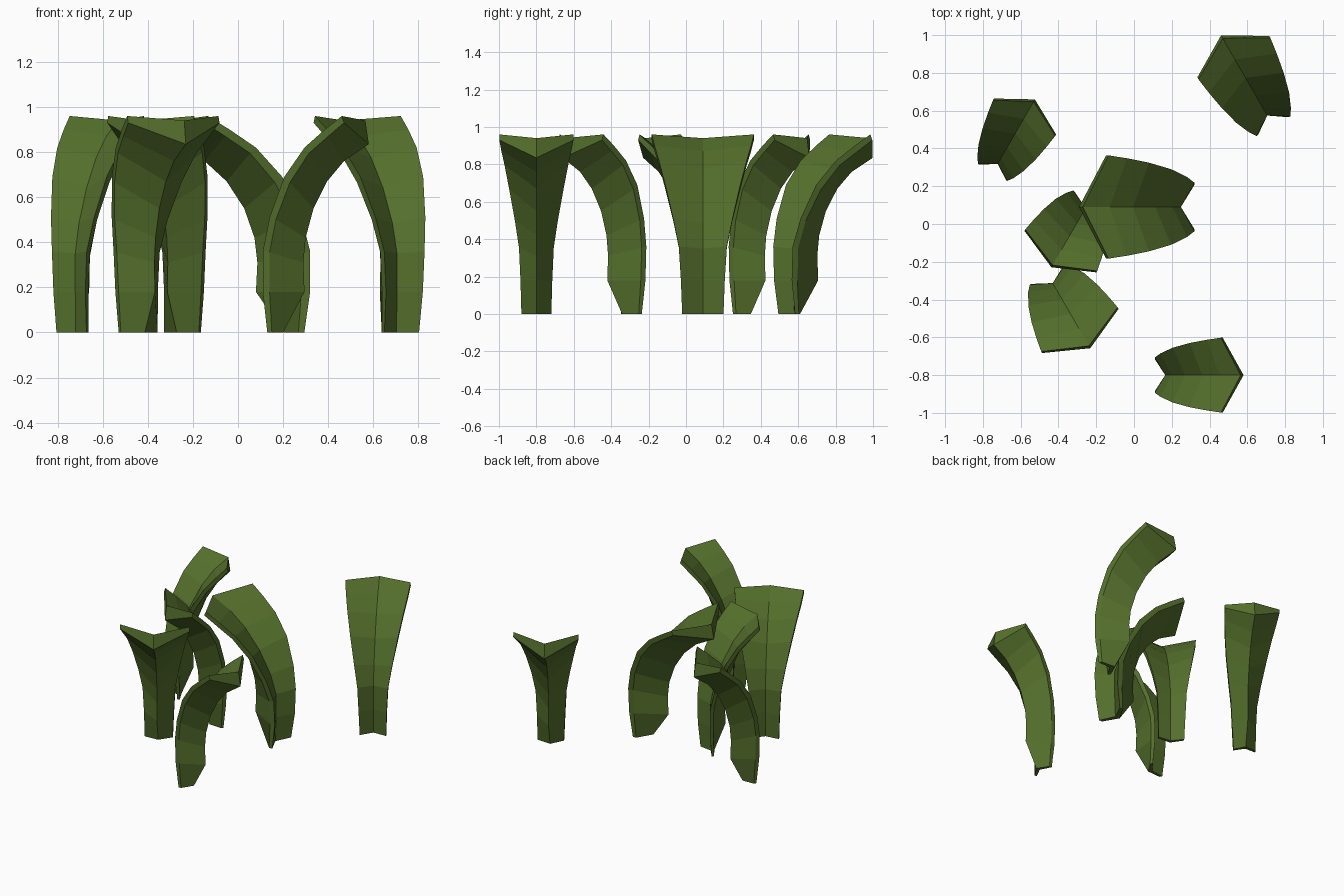
import bpy, math
from mathutils import Matrix, Vector

if "Cube" in bpy.data.objects:
    bpy.data.objects.remove(bpy.data.objects["Cube"])

green = bpy.data.materials.new("leaf_green")
green.diffuse_color = (0.09, 0.16, 0.025, 1)
green.use_nodes = True
green.node_tree.nodes["Principled BSDF"].inputs["Base Color"].default_value = green.diffuse_color

# Leaf stations from base to tip: half width, then (reach, height) of the
# outer edge, outer crease, inner edge and inner ridge
STATIONS = [
    (0.080, (0.020, 0.00), (0.060, 0.00), (0.040, 0.00), (0.090, 0.00)),
    (0.085, (0.000, 0.18), (0.055, 0.18), (0.030, 0.18), (0.185, 0.18)),
    (0.093, (0.000, 0.36), (0.055, 0.35), (0.030, 0.355), (0.180, 0.31)),
    (0.115, (0.030, 0.51), (0.090, 0.485), (0.058, 0.50), (0.190, 0.42)),
    (0.145, (0.095, 0.69), (0.160, 0.64), (0.120, 0.665), (0.225, 0.55)),
    (0.170, (0.185, 0.82), (0.250, 0.775), (0.205, 0.795), (0.285, 0.67)),
    (0.187, (0.275, 0.90), (0.345, 0.87), (0.290, 0.87), (0.360, 0.76)),
    (0.198, (0.350, 0.96), (0.455, 0.94), (0.360, 0.93), (0.470, 0.835)),
]


def leaf(name, x, y, angle, length, width):
    verts, faces = [], []
    for half, edge, crease, rim, ridge in STATIONS:
        ring = [(edge, -half), (crease, 0), (edge, half),
                (rim, half), (ridge, 0), (rim, -half)]
        verts += [Vector((p[0] * length, v * width, p[1])) for p, v in ring]
    # skin between neighbouring rings
    for s in range(len(STATIONS) - 1):
        for i in range(6):
            a, b = s * 6 + i, s * 6 + (i + 1) % 6
            faces.append((a, a + 6, b + 6, b))
    # end caps, split along the crease
    t = (len(STATIONS) - 1) * 6
    faces += [(0, 1, 4, 5), (1, 2, 3, 4)]
    faces += [(t + 5, t + 4, t + 1, t), (t + 4, t + 3, t + 2, t + 1)]
    mesh = bpy.data.meshes.new(name)
    mesh.from_pydata(verts, [], faces)
    mesh.transform(Matrix.Translation((x, y, 0))
                   @ Matrix.Rotation(math.radians(angle), 4, 'Z'))
    mesh.materials.append(green)
    obj = bpy.data.objects.new(name, mesh)
    bpy.context.collection.objects.link(obj)
    # consistent outward normals
    import bmesh
    bm = bmesh.new()
    bm.from_mesh(mesh)
    bmesh.ops.recalc_face_normals(bm, faces=bm.faces)
    bm.to_mesh(mesh)
    bm.free()


# Six leaves: root position, curl direction, length and width scale
leaf("leaf_front_right", 0.11, -0.80, 0, 1.00, 1.00)
leaf("leaf_centre", 0.32, 0.09, 180, 1.30, 1.38)
leaf("leaf_back_right", 0.738, 0.518, 120, 1.18, 1.11)
leaf("leaf_back_left", -0.748, 0.273, 60, 0.95, 0.96)
leaf("leaf_middle_left", -0.233, 0.125, 240, 0.87, 1.11)
leaf("leaf_front_left", -0.457, -0.267, 300, 0.96, 1.18)
